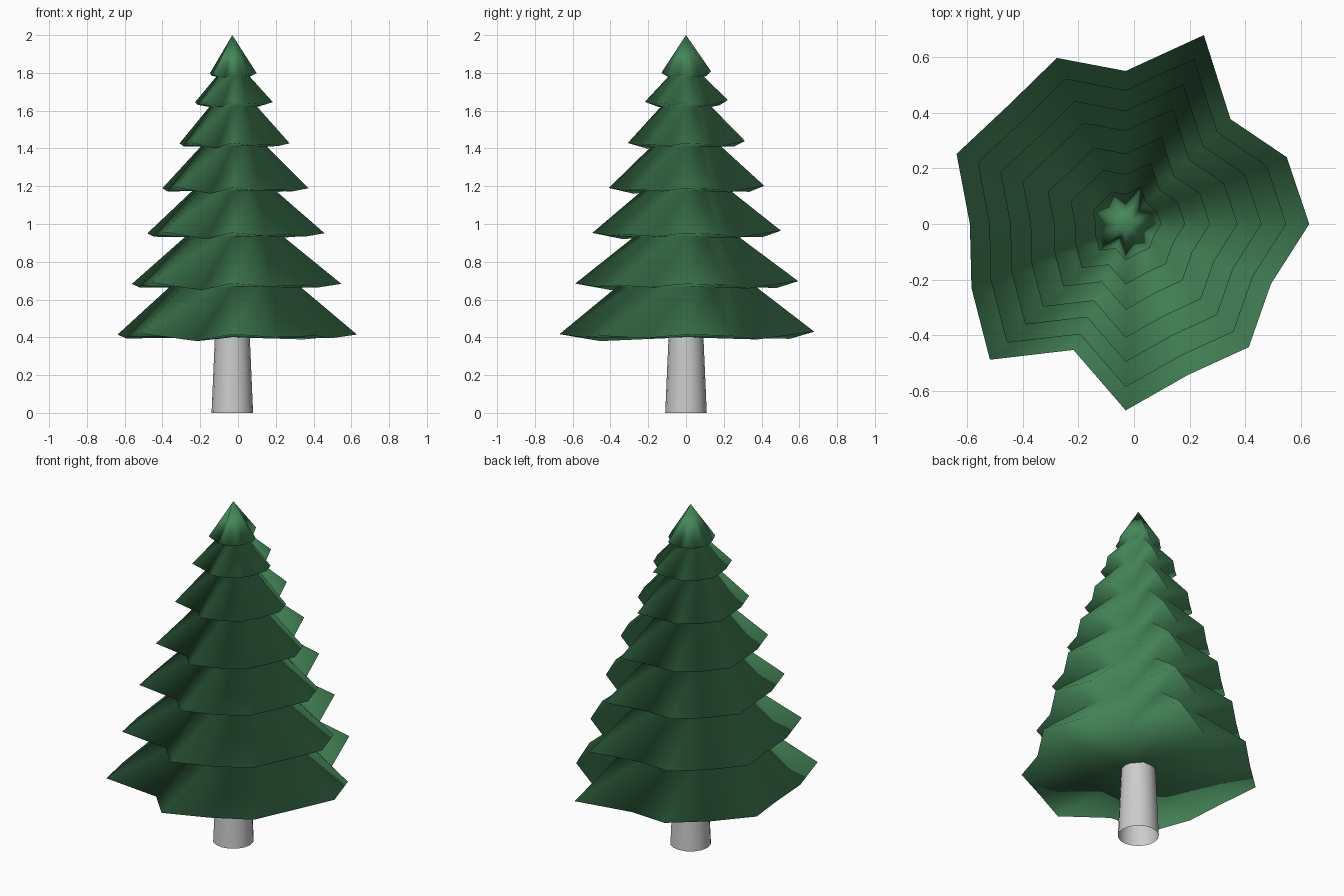
import bpy, bmesh, math

if "Cube" in bpy.data.objects:
    bpy.data.objects.remove(bpy.data.objects["Cube"])

CX = -0.03
# ragged star outline of the lowest tier: one radius every 22.5 degrees
STAR = [0.66, 0.627, 0.533, 0.735, 0.55, 0.646, 0.6, 0.658,
        0.56, 0.60, 0.69, 0.49, 0.67, 0.587, 0.626, 0.565]
N = len(STAR)
# (rim scale, rim low z, scale of the neck above, z of the neck above)
TIERS = [(1.0, 0.38, 0.55, 0.665), (0.875, 0.65, 0.415, 0.93),
         (0.74, 0.92, 0.35, 1.175), (0.61, 1.16, 0.275, 1.41),
         (0.46, 1.40, 0.20, 1.62), (0.325, 1.62, 0.14, 1.78),
         (0.195, 1.775, None, 2.0)]


def finish(bm, name, color=None):
    bmesh.ops.recalc_face_normals(bm, faces=bm.faces)
    for f in bm.faces:
        f.smooth = True
    me = bpy.data.meshes.new(name)
    bm.to_mesh(me)
    bm.free()
    ob = bpy.data.objects.new(name, me)
    bpy.context.collection.objects.link(ob)
    if color:
        mat = bpy.data.materials.new(name + "_colour")
        mat.diffuse_color = color
        mat.use_nodes = True
        mat.node_tree.nodes["Principled BSDF"].inputs["Base Color"].default_value = mat.diffuse_color
        me.materials.append(mat)
    return ob


def star_ring(bm, scale, z, lift):
    # longer branch tips sit slightly higher
    ring = []
    for k, r in enumerate(STAR):
        a = 2 * math.pi * k / N
        ring.append(bm.verts.new((CX + r * scale * math.cos(a),
                                  r * scale * math.sin(a),
                                  z + lift * (r - 0.49) / 0.245)))
    return ring


def bridge(bm, a, b):
    for k in range(N):
        j = (k + 1) % N
        bm.faces.new((a[k], a[j], b[j], b[k]))


def fan(bm, ring, z):
    tip = bm.verts.new((CX, 0, z))
    for k in range(N):
        bm.faces.new((ring[k], ring[(k + 1) % N], tip))


# foliage: one skin zigzagging between star rims and necks
bm = bmesh.new()
prev = None
for s, z, ns, nz in TIERS:
    rim = star_ring(bm, s, z, 0.03 + 0.02 * s)
    if prev:
        bridge(bm, prev, rim)
    else:
        fan(bm, rim, 0.40)
    if ns:
        prev = star_ring(bm, ns, nz, 0.0)
        bridge(bm, rim, prev)
    else:
        fan(bm, rim, nz)
finish(bm, "foliage", (0.06, 0.24, 0.1, 1))

# trunk: open tapered tube
bm = bmesh.new()
bmesh.ops.create_cone(bm, cap_ends=False, segments=16, radius1=0.11,
                      radius2=0.092, depth=0.41)
bmesh.ops.translate(bm, verts=bm.verts, vec=(CX, 0, 0.205))
finish(bm, "trunk")
